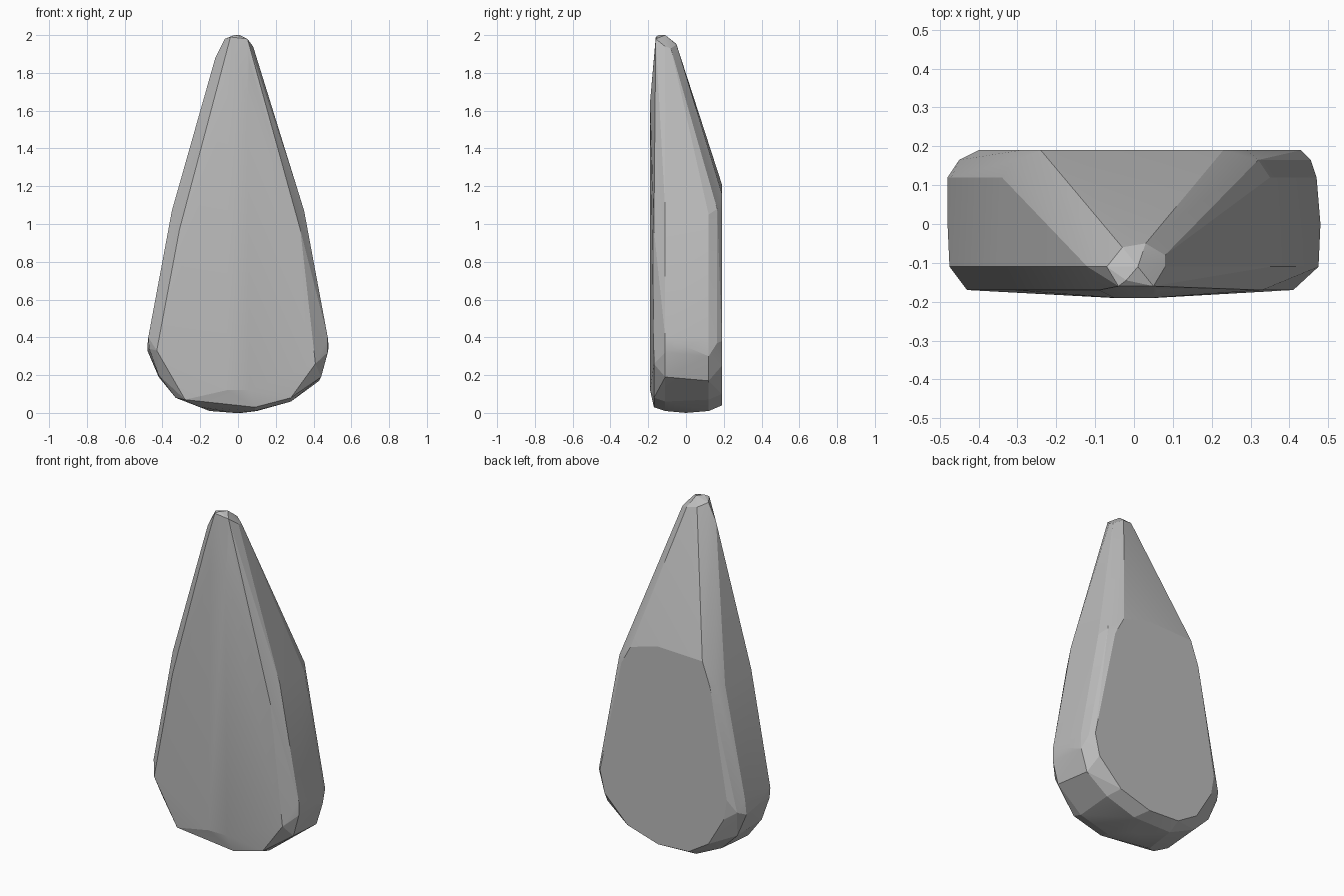
import bpy
import bmesh

default_cube = bpy.data.objects.get("Cube")
if default_cube:
    bpy.data.objects.remove(default_cube, do_unlink=True)


def make_material(name, colour):
    material = bpy.data.materials.new(name)
    material.use_nodes = True
    material.diffuse_color = colour
    shader = material.node_tree.nodes["Principled BSDF"]
    shader.inputs["Base Color"].default_value = colour
    return material


def mirrored(half_outline):
    """Repeat an outline of (half width, height) on both sides."""
    return [(side * x, z) for x, z in half_outline for side in (-1, 1)]


def add_layer(mesh, outline, depth):
    for x, z in outline:
        mesh.verts.new((x, depth, z))


def add_stone(name, layers, tip_points, material):
    """Wrap the layered outlines and the tip in one faceted convex skin."""
    mesh = bmesh.new()
    for depth, outline in layers:
        add_layer(mesh, outline, depth)
    for point in tip_points:
        mesh.verts.new(point)
    hull = bmesh.ops.convex_hull(mesh, input=mesh.verts)
    unused = set(hull["geom_interior"]) | set(hull["geom_unused"])
    loose = [item for item in unused if isinstance(item, bmesh.types.BMVert)]
    bmesh.ops.delete(mesh, geom=loose, context="VERTS")
    bmesh.ops.dissolve_limit(mesh, angle_limit=0.02,
                             verts=mesh.verts, edges=mesh.edges)
    bmesh.ops.recalc_face_normals(mesh, faces=mesh.faces)
    data = bpy.data.meshes.new(name)
    mesh.to_mesh(data)
    mesh.free()
    data.materials.append(material)
    stone = bpy.data.objects.new(name, data)
    bpy.context.collection.objects.link(stone)
    return stone


# Slightly domed front: a narrow crown and a wider rim behind it
front_crown = mirrored([(0.06, 0.12), (0.05, 1.65)])
front_rim = [(-0.43, 0.33), (-0.31, 0.97), (-0.09, 1.8), (0.06, 1.85),
             (0.33, 0.97), (0.41, 0.26), (0.28, 0.08), (0.09, 0.03),
             (-0.1, 0.05), (-0.28, 0.07)]

# Widest girth, kept as two layers to give the sides their thickness
girth_front = [(-0.47, 0.34), (-0.475, 0.4), (-0.35, 1.07), (-0.12, 1.88),
               (0.08, 1.94), (0.35, 1.07), (0.475, 0.4), (0.475, 0.32),
               (0.44, 0.19), (0.28, 0.06), (0.09, 0.01),
               (-0.2, 0.03), (-0.33, 0.08), (-0.42, 0.2)]
girth_back = [(-0.48, 0.33), (-0.47, 0.42), (-0.34, 1.06), (0.35, 1.05),
              (0.47, 0.4), (0.47, 0.3), (0.43, 0.17), (0.29, 0.07),
              (0.1, 0.01), (-0.15, 0.01), (-0.32, 0.09), (-0.42, 0.19)]
girth_middle = mirrored([(0.48, 0.35), (0.02, 0)])

# Flat back, ending at a ridge below the sloping upper part
back_rim = [(-0.45, 0.35), (-0.31, 1.08), (0.32, 1.08), (0.455, 0.37)]
back_face = [(-0.38, 0.3), (-0.4, 0.42), (-0.29, 1.06), (-0.24, 1.2),
             (0.05, 1.21), (0.23, 1.16), (0.29, 1.05), (0.43, 0.38),
             (0.4, 0.25), (0.25, 0.1), (0.05, 0.04), (-0.15, 0.05),
             (-0.28, 0.13)]

# Small blunt tip, leaning towards the front
tip = [(-0.07, -0.11, 1.98), (-0.02, -0.145, 2), (0.01, -0.11, 2),
       (0.05, -0.16, 1.98), (-0.04, -0.16, 1.99), (0.03, -0.05, 1.95),
       (-0.03, -0.06, 1.96), (0.08, -0.08, 1.93)]

layers = [(-0.19, front_crown), (-0.17, front_rim), (-0.11, girth_front),
          (0, girth_middle), (0.12, girth_back), (0.165, back_rim),
          (0.19, back_face)]
grey = make_material("stone grey", (0.5, 0.5, 0.5, 1))
stone = add_stone("teardrop_stone", layers, tip, grey)

# Soften the shallow facets, keep the strong ridges sharp
bpy.ops.object.select_all(action="DESELECT")
stone.select_set(True)
bpy.context.view_layer.objects.active = stone
bpy.ops.object.shade_smooth_by_angle(angle=0.2)
